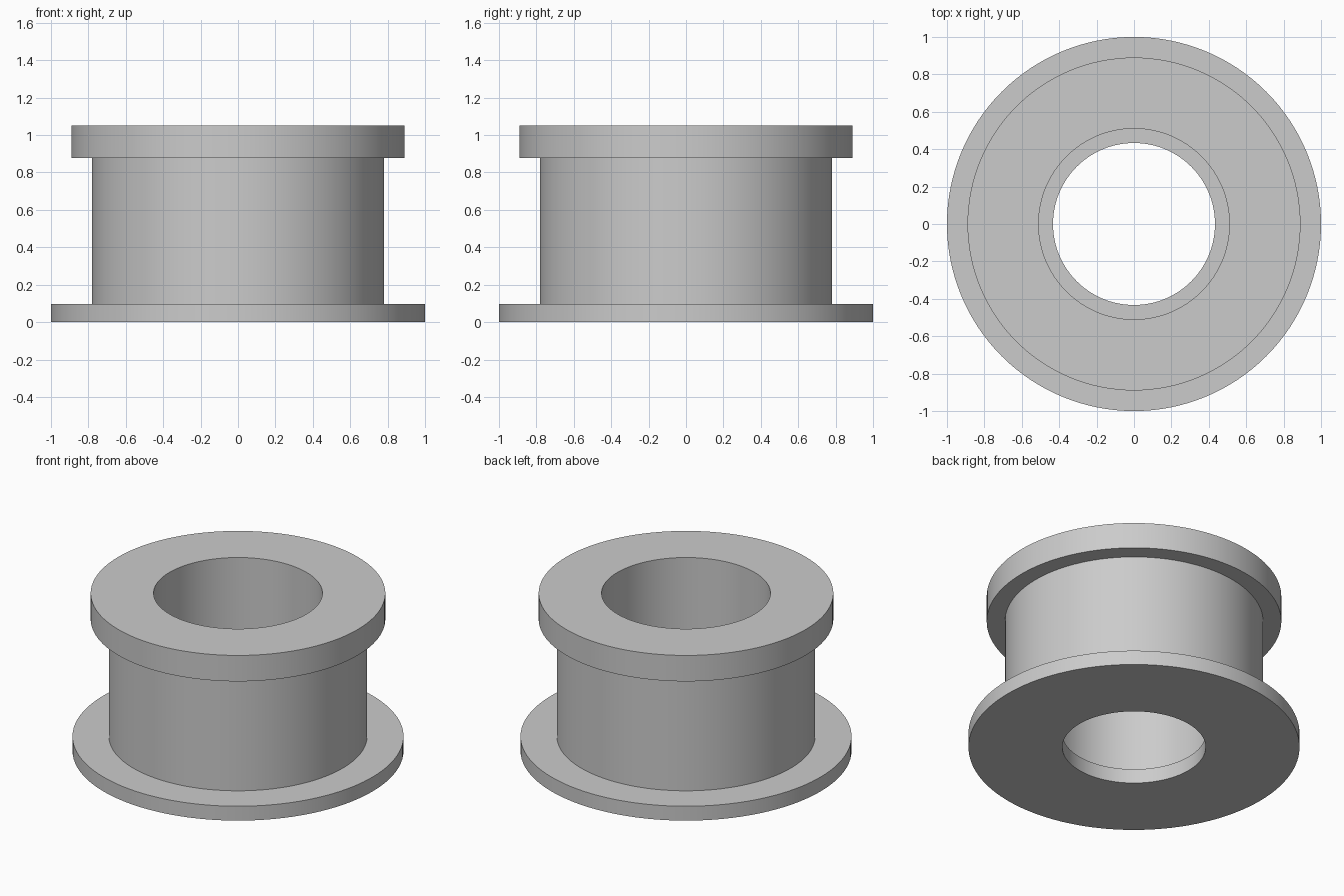
import bpy
import bmesh
from math import pi, radians

SEGMENTS = 128

cube = bpy.data.objects.get("Cube")
if cube:
    bpy.data.objects.remove(cube, do_unlink=True)

# Plain grey material
GREY = (0.6, 0.6, 0.6, 1)
grey = bpy.data.materials.new("grey")
grey.use_nodes = True
grey.diffuse_color = GREY
grey.node_tree.nodes["Principled BSDF"].inputs["Base Color"].default_value = GREY


def lathe(name, profile, material):
    """Spin a closed (radius, z) profile around the z axis."""
    bm = bmesh.new()
    verts = [bm.verts.new((r, 0, z)) for r, z in profile]
    edges = [bm.edges.new((a, b)) for a, b in zip(verts, verts[1:] + verts[:1])]
    bmesh.ops.spin(bm, geom=verts + edges, cent=(0, 0, 0), axis=(0, 0, 1),
                   angle=2 * pi, steps=SEGMENTS, use_merge=True)
    bmesh.ops.remove_doubles(bm, verts=bm.verts, dist=0.0001)
    bmesh.ops.recalc_face_normals(bm, faces=bm.faces)
    mesh = bpy.data.meshes.new(name)
    bm.to_mesh(mesh)
    bm.free()
    mesh.materials.append(material)
    obj = bpy.data.objects.new(name, mesh)
    bpy.context.collection.objects.link(obj)
    bpy.ops.object.select_all(action="DESELECT")
    bpy.context.view_layer.objects.active = obj
    obj.select_set(True)
    bpy.ops.object.shade_smooth_by_angle(angle=radians(30))
    return obj


# Radii and heights of the flanges, barrel and stepped bore
base_r, barrel_r, top_r = 1.0, 0.78, 0.89
bore_r, hole_r = 0.51, 0.433
base_z, barrel_z, top_z = 0.096, 0.877, 1.05

lathe("flanged_bushing", [
    (hole_r, 0), (base_r, 0), (base_r, base_z),      # base flange
    (barrel_r, base_z), (barrel_r, barrel_z),        # barrel
    (top_r, barrel_z), (top_r, top_z),               # top flange
    (bore_r, top_z), (bore_r, base_z),               # bore
    (hole_r, base_z),                                # inner lip
], grey)
